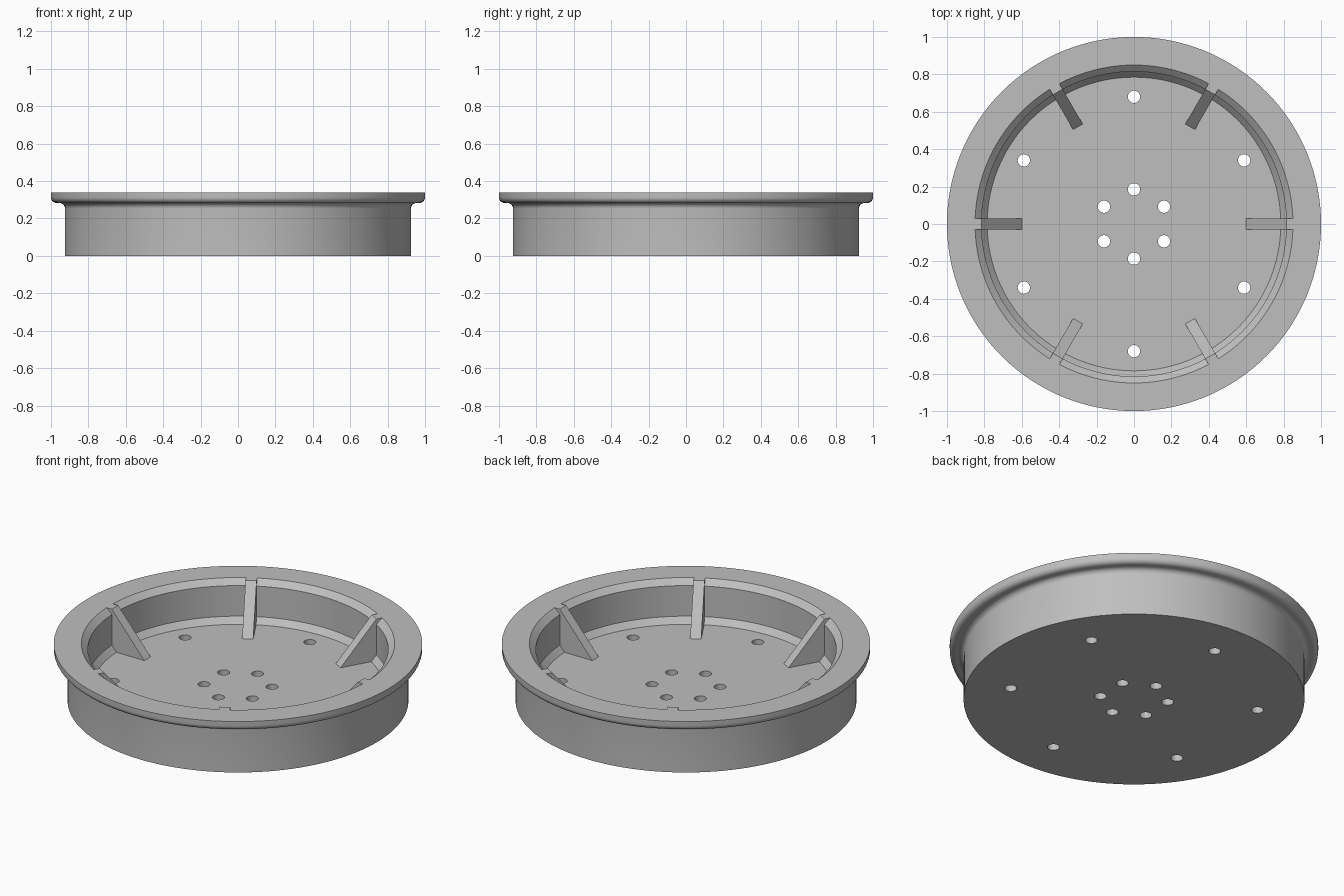
import bpy
import bmesh
from math import cos, sin, pi, radians
from mathutils import Matrix, Vector

cube = bpy.data.objects.get("Cube")
if cube:
    bpy.data.objects.remove(cube, do_unlink=True)

HEIGHT, FLOOR = 0.34, 0.09
SEGMENTS = 128

grey = bpy.data.materials.new("light grey")
grey.use_nodes = True
colour = (0.52, 0.52, 0.52, 1)
grey.diffuse_color = colour
grey.node_tree.nodes["Principled BSDF"].inputs["Base Color"].default_value = colour


def add_object(name, bm):
    bmesh.ops.recalc_face_normals(bm, faces=bm.faces)
    mesh = bpy.data.meshes.new(name)
    bm.to_mesh(mesh)
    bm.free()
    mesh.materials.append(grey)
    obj = bpy.data.objects.new(name, mesh)
    bpy.context.collection.objects.link(obj)
    return obj


def arc(cx, cz, radius, start, end, steps=8):
    angles = [radians(start + (end - start) * i / steps) for i in range(steps + 1)]
    return [(cx + radius * cos(a), cz + radius * sin(a)) for a in angles]


# Dish: wall and flange turned from one profile, closed by floor and base discs
profile = [(0.785, FLOOR), (0.815, 0.125), (0.815, 0.308), (0.85, HEIGHT), (1, HEIGHT)]
profile += arc(0.97, 0.313, 0.03, 0, -90)
profile += arc(0.955, 0.253, 0.03, 90, 180)
profile += [(0.925, 0)]

bm = bmesh.new()
verts = [bm.verts.new((r, 0, z)) for r, z in profile]
edges = [bm.edges.new(pair) for pair in zip(verts, verts[1:])]
bmesh.ops.spin(bm, geom=verts + edges, cent=(0, 0, 0), axis=(0, 0, 1),
               angle=2 * pi, steps=SEGMENTS)
bmesh.ops.remove_doubles(bm, verts=bm.verts, dist=0.0001)
bmesh.ops.holes_fill(bm, edges=[e for e in bm.edges if e.is_boundary], sides=0)
dish = add_object("dish", bm)

# Two rings of six round holes through the floor
bm = bmesh.new()
for ring in (0.185, 0.68):
    for i in range(6):
        a = radians(30 + 60 * i)
        place = Matrix.Translation((ring * cos(a), ring * sin(a), FLOOR / 2))
        bmesh.ops.create_cone(bm, cap_ends=True, segments=32, radius1=0.033,
                              radius2=0.033, depth=0.2, matrix=place)
cutter = add_object("hole_cutter", bm)
cutter.hide_render = True

cut = dish.modifiers.new("holes", 'BOOLEAN')
cut.operation = 'DIFFERENCE'
cut.solver = 'EXACT'
cut.object = cutter
bpy.ops.object.select_all(action='DESELECT')
bpy.context.view_layer.objects.active = dish
dish.select_set(True)
bpy.ops.object.modifier_apply(modifier=cut.name)
bpy.data.objects.remove(cutter, do_unlink=True)
bpy.ops.object.shade_smooth_by_angle(angle=radians(25))

# Six sloping ribs bracing the wall against the floor
rib_profile = [(0.60, 0.07), (0.853, 0.07), (0.853, HEIGHT), (0.815, HEIGHT), (0.60, FLOOR)]
for i in range(6):
    bm = bmesh.new()
    side = bm.faces.new([bm.verts.new((r, -0.03, z)) for r, z in rib_profile])
    new = bmesh.ops.extrude_face_region(bm, geom=[side])["geom"]
    bmesh.ops.translate(bm, vec=Vector((0, 0.06, 0)),
                        verts=[g for g in new if isinstance(g, bmesh.types.BMVert)])
    rib = add_object(f"rib_{i + 1}", bm)
    rib.rotation_euler.z = radians(60 * i)
